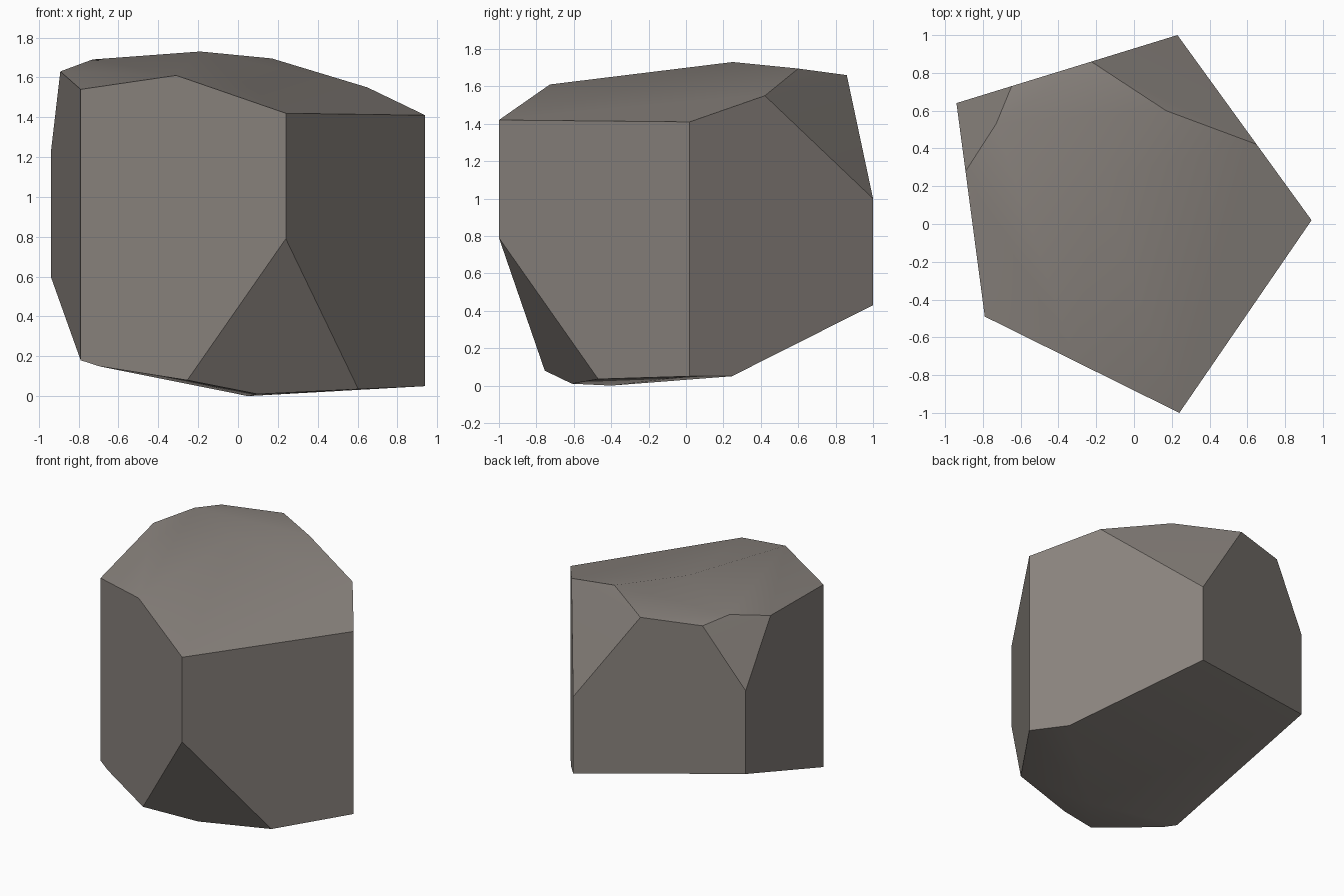
import bpy
import bmesh
import math
from mathutils import Vector

# Remove the default cube only
default_cube = bpy.data.objects.get("Cube")
if default_cube:
    bpy.data.objects.remove(default_cube, do_unlink=True)

# Five-sided footprint of the boulder
front_right = Vector((-.79, -.49))
front = Vector((.24, -1))
left = Vector((.94, .02))
back = Vector((.23, 1))
back_right = Vector((-.94, .64))


def edge_point(start, end, fraction, height):
    """Point on an upright wall between two footprint corners."""
    return start.lerp(end, fraction).to_3d() + Vector((0, 0, height))


def corner(position, low, high):
    """Lower and upper end of an upright corner."""
    return [edge_point(position, position, 0, height) for height in (low, high)]


# Upright corners
points = []
points += corner(front_right, .18, 1.54)
points += corner(front, .79, 1.42)
points += corner(left, .05, 1.41)
points += corner(back, .43, 1)
points += corner(back_right, .6, 1.22)

# Wall tops, where the crown and the chipped corners meet the walls
points += [
    edge_point(front_right, front, .466, 1.61),
    edge_point(left, back, .41, 1.55),
    edge_point(back, back_right, .39, 1.66),
    edge_point(back, back_right, .75, 1.66),
    edge_point(back_right, front_right, .32, 1.63),
]

# Wall bottoms, where the underside and the front chip meet the walls
points += [
    edge_point(front_right, front, .09, .15),
    edge_point(front_right, front, .52, .08),
    edge_point(front, left, .52, .035),
    edge_point(left, back, .23, .05),
]

# Crown peak, inner chip corners and lowest underside points
points += [
    Vector((-.19, .25, 1.73)),
    Vector((.17, .6, 1.695)),
    Vector((-.73, .53, 1.69)),
    Vector((.1, -.61, .01)),
    Vector((.05, -.4, 0)),
]

# Wrap the points into one faceted stone
mesh = bpy.data.meshes.new("boulder")
bm = bmesh.new()
for point in points:
    bm.verts.new(point)
bmesh.ops.convex_hull(bm, input=bm.verts)
bmesh.ops.dissolve_limit(bm, angle_limit=math.radians(1),
                         verts=bm.verts, edges=bm.edges)
bmesh.ops.recalc_face_normals(bm, faces=bm.faces)
bm.to_mesh(mesh)
bm.free()

boulder = bpy.data.objects.new("boulder", mesh)
bpy.context.collection.objects.link(boulder)

# Warm grey stone
stone = bpy.data.materials.new("warm grey stone")
stone.use_nodes = True
colour = (.25, .225, .205, 1)
stone.diffuse_color = colour
stone.node_tree.nodes["Principled BSDF"].inputs["Base Color"].default_value = colour
mesh.materials.append(stone)

# Soft shading over the crown and underside, crisp chipped edges
bpy.ops.object.select_all(action="DESELECT")
boulder.select_set(True)
bpy.context.view_layer.objects.active = boulder
bpy.ops.object.shade_smooth_by_angle(angle=math.radians(30))
